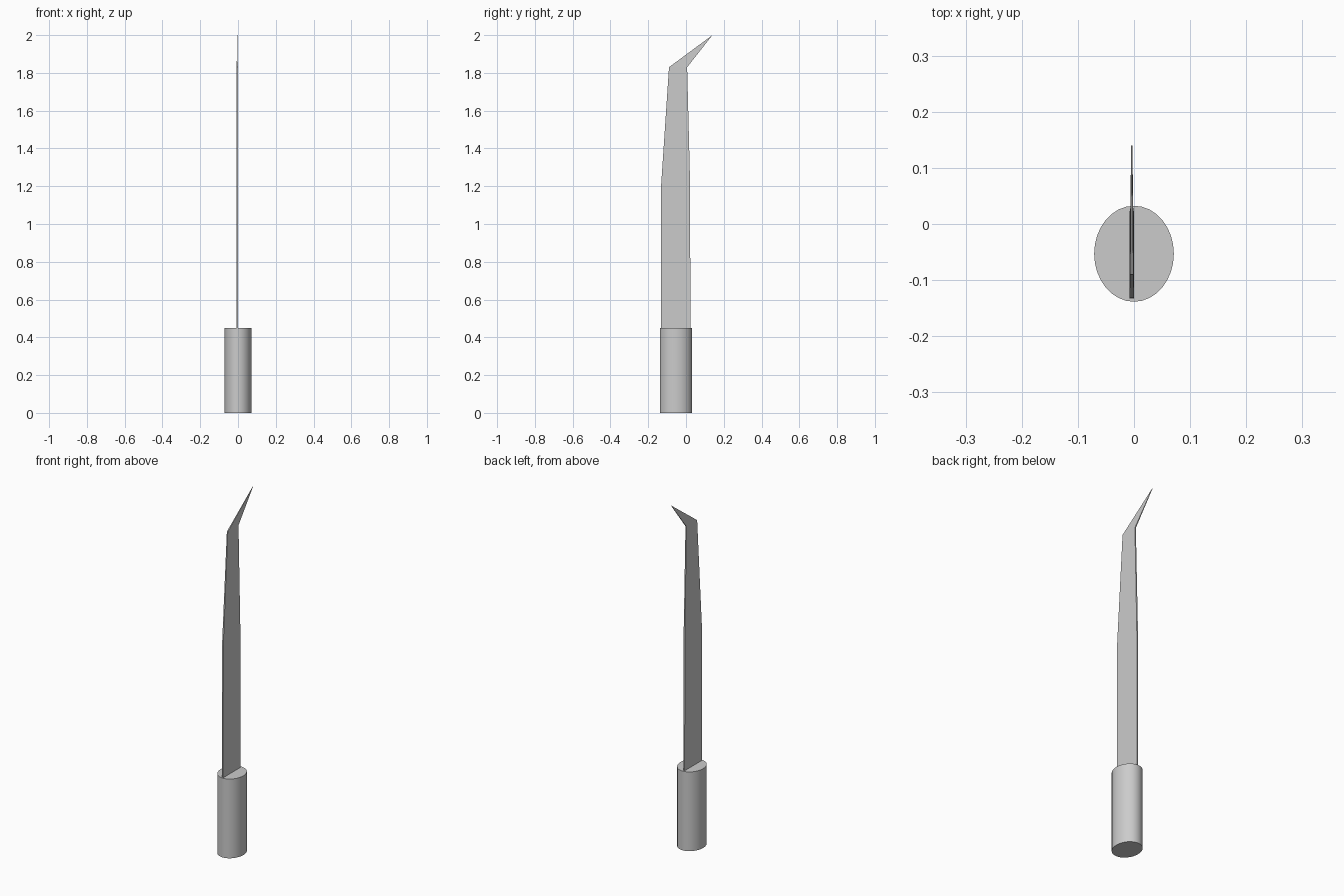
import bpy, bmesh

if "Cube" in bpy.data.objects:
    bpy.data.objects.remove(bpy.data.objects["Cube"])

# Handle: upright oval cylinder
bpy.ops.mesh.primitive_cylinder_add(vertices=32, radius=1, depth=0.45,
                                    location=(0, -0.053, 0.225))
handle = bpy.context.object
handle.name = "handle"
handle.scale = (0.071, 0.0855, 1)
bpy.ops.object.transform_apply(location=False, rotation=False, scale=True)
bpy.ops.object.shade_smooth_by_angle(angle=0.6)

# Blade: stacked (back y, front y, z, half thickness) sections ending in a hooked tip
sections = [(-0.133, 0.023, 0.44, 0.004),
            (-0.132, 0.022, 1.20, 0.004),
            (-0.090, 0.006, 1.83, 0.003)]
tip_y, tip_z, tip_half = 0.14, 2.0, 0.001
mid_x = -0.004

bm = bmesh.new()
rings = []
for y0, y1, z, t in sections:
    corners = [(-t, y0), (t, y0), (t, y1), (-t, y1)]
    rings.append([bm.verts.new((mid_x + x, y, z)) for x, y in corners])
for low, high in zip(rings, rings[1:]):
    for i in range(4):
        j = (i + 1) % 4
        bm.faces.new((low[i], low[j], high[j], high[i]))
bm.faces.new(rings[0][::-1])

# Hooked tip closing to a thin edge
left, right = (bm.verts.new((mid_x + s * tip_half, tip_y, tip_z)) for s in (-1, 1))
a, b, c, d = rings[-1]
for face in ((a, b, right, left), (b, c, right), (c, d, left, right), (d, a, left)):
    bm.faces.new(face)
bmesh.ops.recalc_face_normals(bm, faces=bm.faces)

mesh = bpy.data.meshes.new("blade")
bm.to_mesh(mesh)
bm.free()
bpy.context.collection.objects.link(bpy.data.objects.new("blade", mesh))
